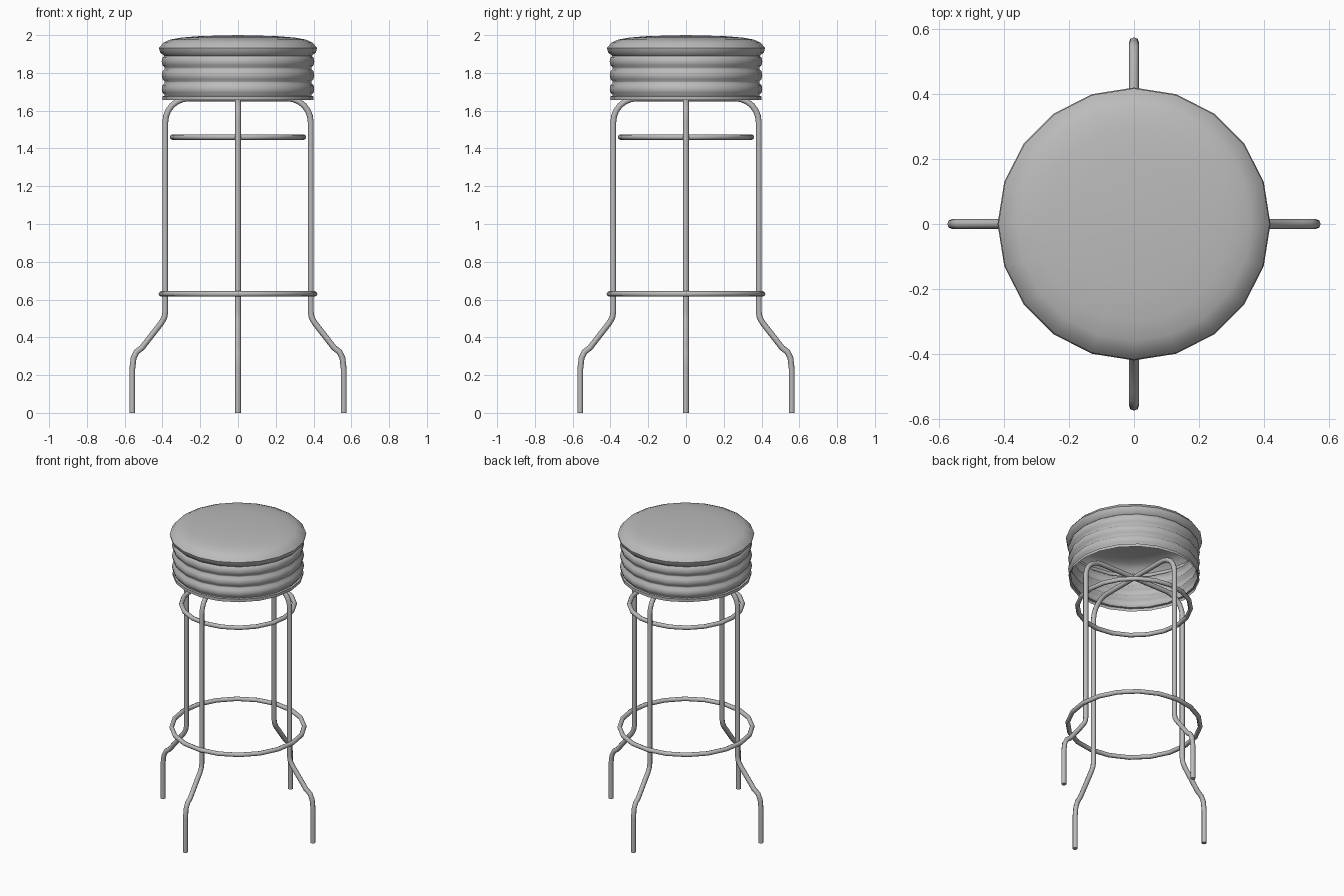
import bpy, bmesh, math
from mathutils import Matrix

cube = bpy.data.objects.get("Cube")
if cube:
    bpy.data.objects.remove(cube, do_unlink=True)

SIDES = 20
grey = bpy.data.materials.new("plain grey")
grey.use_nodes = True
colour = (0.5, 0.5, 0.5, 1)
grey.diffuse_color = colour
grey.node_tree.nodes["Principled BSDF"].inputs["Base Color"].default_value = colour


def finish(obj, angle=50):
    """Assign the colour and smooth the shading."""
    obj.data.materials.append(grey)
    bpy.ops.object.select_all(action='DESELECT')
    obj.select_set(True)
    bpy.context.view_layer.objects.active = obj
    bpy.ops.object.shade_smooth_by_angle(angle=math.radians(angle))


def lathe(name, profile):
    """Spin an (r, z) profile around the z axis."""
    bm = bmesh.new()
    verts = [bm.verts.new((r, 0, z)) for r, z in profile]
    edges = [bm.edges.new(pair) for pair in zip(verts, verts[1:])]
    bmesh.ops.spin(bm, geom=verts + edges, cent=(0, 0, 0), axis=(0, 0, 1),
                   angle=2 * math.pi, steps=SIDES, use_merge=True)
    bmesh.ops.remove_doubles(bm, verts=bm.verts, dist=0.0005)
    bmesh.ops.recalc_face_normals(bm, faces=bm.faces)
    # the open shell must face outward
    if max(bm.faces, key=lambda f: f.calc_center_median().z).normal.z < 0:
        bmesh.ops.reverse_faces(bm, faces=bm.faces)
    mesh = bpy.data.meshes.new(name)
    bm.to_mesh(mesh)
    bm.free()
    obj = bpy.data.objects.new(name, mesh)
    bpy.context.collection.objects.link(obj)
    finish(obj)


def tube(name, path, turn):
    """Sweep a round tube along an (x, z) path."""
    curve = bpy.data.curves.new(name, 'CURVE')
    curve.dimensions = '3D'
    curve.bevel_depth = 0.0155
    curve.bevel_resolution = 2
    curve.use_fill_caps = True
    spline = curve.splines.new('POLY')
    spline.points.add(len(path) - 1)
    for point, (x, z) in zip(spline.points, path):
        point.co = (x, 0, z, 1)
    obj = bpy.data.objects.new(name, curve)
    bpy.context.collection.objects.link(obj)
    bpy.ops.object.select_all(action='DESELECT')
    obj.select_set(True)
    bpy.context.view_layer.objects.active = obj
    bpy.ops.object.convert(target='MESH')
    obj.data.transform(Matrix.Rotation(turn, 4, 'Z'))
    finish(obj)


# Padded seat top
lathe("seat_cushion", [(0, 2.0), (0.2, 1.995), (0.3, 1.987), (0.36, 1.976),
                       (0.395, 1.96), (0.418, 1.932), (0.412, 1.908), (0.39, 1.89)])

# Ribbed, hollow skirt below the cushion
skirt = []
for rib in range(3):
    top = 1.893 - rib * 0.073
    skirt += [(0.388, top), (0.4, top - 0.012), (0.404, top - 0.033),
              (0.4, top - 0.053), (0.388, top - 0.065)]
skirt += [(0.388, 1.678), (0.4, 1.676), (0.4, 1.657)]
lathe("seat_skirt", skirt)

# Two crossing arches, each making a pair of opposite legs
half = [(0.56, 0), (0.56, 0.23), (0.553, 0.29), (0.537, 0.323), (0.508, 0.345),
        (0.405, 0.478), (0.39, 0.505), (0.385, 0.535)]
bend = 0.125
for step in range(7):
    a = math.radians(15 * step)
    half.append((0.26 + bend * math.cos(a), 1.54 + bend * math.sin(a)))
arch = half + [(-x, z) for x, z in reversed(half)]
tube("side_legs", arch, 0)
tube("front_back_legs", arch, math.pi / 2)

# Foot ring outside the legs and brace ring inside them
for name, radius, height in (("foot_ring", 0.406, 0.63), ("brace_ring", 0.347, 1.46)):
    bpy.ops.mesh.primitive_torus_add(major_radius=radius, minor_radius=0.0145,
                                     major_segments=SIDES, minor_segments=8,
                                     location=(0, 0, height))
    ring = bpy.context.object
    ring.name = name
    finish(ring)
